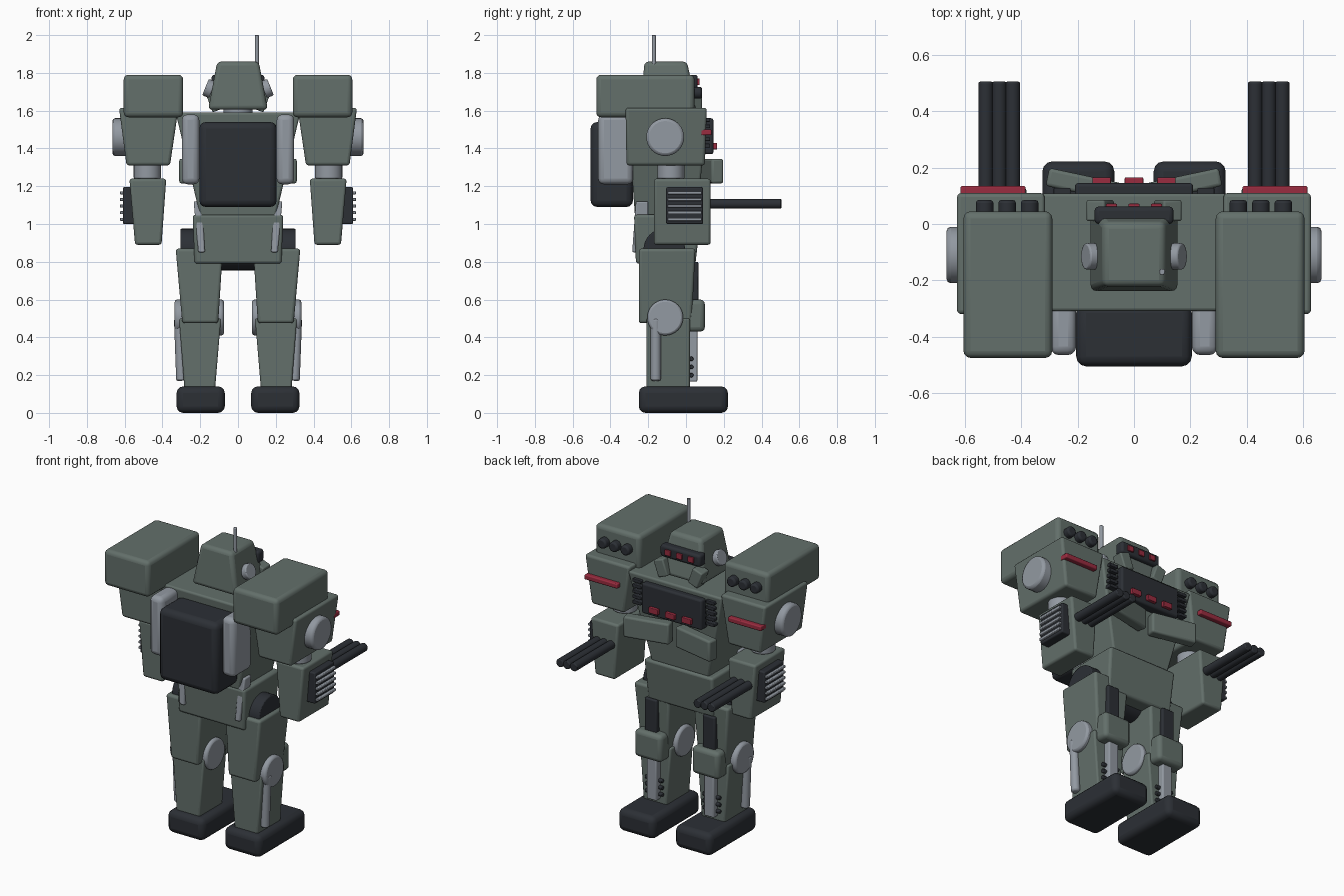
import bpy, bmesh, math
from mathutils import Matrix, Vector

if "Cube" in bpy.data.objects:
    bpy.data.objects.remove(bpy.data.objects["Cube"])


def material(name, rgb):
    m = bpy.data.materials.new(name)
    m.diffuse_color = (*rgb, 1)
    m.use_nodes = True
    m.node_tree.nodes["Principled BSDF"].inputs["Base Color"].default_value = m.diffuse_color
    return m


GREEN = material("armour_green", (0.125, 0.16, 0.145))
STEEL = material("steel", (0.29, 0.32, 0.36))
DARK = material("dark_metal", (0.025, 0.029, 0.036))
RED = material("red_light", (0.32, 0.025, 0.05))


def finish(bm, name, mat, bevel, seg=3):
    bmesh.ops.recalc_face_normals(bm, faces=bm.faces)
    me = bpy.data.meshes.new(name)
    bm.to_mesh(me)
    bm.free()
    ob = bpy.data.objects.new(name, me)
    bpy.context.collection.objects.link(ob)
    me.materials.append(mat)
    if bevel:
        mod = ob.modifiers.new("bevel", 'BEVEL')
        mod.width, mod.segments = bevel, seg
        mod.limit_method, mod.angle_limit = 'ANGLE', math.radians(40)
    bpy.ops.object.select_all(action='DESELECT')
    ob.select_set(True)
    bpy.context.view_layer.objects.active = ob
    bpy.ops.object.shade_smooth_by_angle(angle=math.radians(35))
    return ob


def block(name, mat, x, y, z, top=None, bevel=0.012, s=1, rot=None):
    """Box from ranges; top=((x0,x1),(y0,y1)) tapers it, rot=(angle, axis) turns it about its centre."""
    tx, ty = top or (x, y)
    bm = bmesh.new()
    lo = [bm.verts.new((a, b, z[0])) for a, b in
          ((x[0], y[0]), (x[1], y[0]), (x[1], y[1]), (x[0], y[1]))]
    hi = [bm.verts.new((a, b, z[1])) for a, b in
          ((tx[0], ty[0]), (tx[1], ty[0]), (tx[1], ty[1]), (tx[0], ty[1]))]
    bm.faces.new(lo)
    bm.faces.new(hi)
    for i in range(4):
        j = (i + 1) % 4
        bm.faces.new((lo[i], lo[j], hi[j], hi[i]))
    if rot:
        c = Vector((sum(x), sum(y), sum(z))) / 2
        bmesh.ops.rotate(bm, verts=bm.verts, cent=c,
                         matrix=Matrix.Rotation(math.radians(rot[0]), 3, rot[1]))
    bmesh.ops.scale(bm, vec=(s, 1, 1), verts=bm.verts)
    return finish(bm, name, mat, bevel)


def rod(name, mat, a, b, r, bevel=0.006, s=1, n=32):
    """Cylinder between two points."""
    a, b = Vector((a[0] * s, *a[1:])), Vector((b[0] * s, *b[1:]))
    d = b - a
    m = Matrix.Translation((a + b) / 2) @ d.to_track_quat('Z', 'Y').to_matrix().to_4x4()
    bm = bmesh.new()
    bmesh.ops.create_cone(bm, cap_ends=True, segments=n, radius1=r, radius2=r,
                          depth=d.length, matrix=m)
    return finish(bm, name, mat, bevel, 2)


# Torso, pelvis and hip axle
block("torso", GREEN, (-.2, .2), (-.27, .06), (1.04, 1.59), ((-.33, .33), (-.31, .11)))
block("pelvis", GREEN, (-.23, .23), (-.265, .05), (.79, 1.05),
      ((-.24, .24), (-.275, .08)), .015)
rod("hip_axle", DARK, (-.305, -.115, .865), (.305, -.115, .865), .11)
# Chest panel with three lights
block("chest_panel", DARK, (-.21, .21), (.06, .145), (1.37, 1.56))
for i in (-1, 0, 1):
    block("chest_light", RED, (i * .115 - .033, i * .115 + .033), (.13, .165),
          (1.395, 1.43), bevel=.004)
# Backpack
block("backpack", DARK, (-.205, .205), (-.505, -.28), (1.09, 1.54), bevel=.035)

# Head, neck, visor, antenna
rod("neck", STEEL, (0, -.11, 1.55), (0, -.11, 1.64), .077)
block("head", GREEN, (-.158, .158), (-.24, .06), (1.605, 1.86),
      ((-.11, .11), (-.22, .005)), .022)
block("visor", DARK, (-.14, .14), (.0, .062), (1.715, 1.79), bevel=.015)
for i in (-1, 0, 1):
    block("visor_light", RED, (i * .08 - .02, i * .08 + .02), (.05, .072),
          (1.735, 1.77), bevel=.004)
rod("antenna", STEEL, (.1, -.17, 1.84), (.1, -.17, 2.0), .011, .003, n=16)

# Everything that comes in pairs
for s, side in ((1, "right"), (-1, "left")):
    def B(name, *a, **k):
        return block(f"{side}_{name}", *a, s=s, **k)

    def R(name, *a, **k):
        return rod(f"{side}_{name}", *a, s=s, **k)

    # Head side parts
    R("ear_disc", STEEL, (.135, -.115, 1.71), (.172, -.115, 1.725), .047)
    B("cheek_guard", GREEN, (.085, .155), (.01, .085), (1.6, 1.705), rot=(20, 'Y'), bevel=.008)

    # Chest vents, chest flap, back tank and waist bar
    for i in range(5):
        z = 1.415 + i * .034
        B("chest_vent", DARK, (.225, .285), (.07, .128), (z - .01, z + .01), bevel=.004)
    B("chest_flap", GREEN, (.025, .31), (.105, .17), (1.215, 1.345), rot=(12, 'Z'))
    B("back_tank", STEEL, (.205, .297), (-.465, -.28), (1.21, 1.58), bevel=.03)
    B("waist_bar", STEEL, (.175, .21), (-.285, -.2), (.85, 1.12),
      ((.19, .235), (-.265, -.2)), bevel=.008)

    # Shoulder launcher
    B("launcher", GREEN, (.29, .605), (-.475, .045), (1.565, 1.79), bevel=.025)
    for x in (.37, .45, .53):
        R("launch_tube", DARK, (x, .0, 1.695), (x, .085, 1.695), .031, bevel=.01)

    # Upper arm
    B("upper_arm", GREEN, (.36, .59), (-.315, .1), (1.31, 1.615),
      ((.315, .63), (-.32, .11)), bevel=.015)
    B("arm_light", RED, (.385, .615), (.08, .135), (1.47, 1.5), bevel=.006)
    R("shoulder_disc", STEEL, (.57, -.11, 1.46), (.665, -.11, 1.46), .1, bevel=.015)
    R("elbow_upper", STEEL, (.48, -.08, 1.24), (.48, -.08, 1.34), .072)
    R("elbow_lower", STEEL, (.48, -.08, 1.15), (.48, -.08, 1.26), .055)

    # Forearm with grille and triple gun
    B("forearm", GREEN, (.405, .545), (-.17, .13), (.89, 1.24),
      ((.38, .575), (-.17, .13)), bevel=.014)
    B("grille_plate", DARK, (.54, .61), (-.105, .09), (1.0, 1.195), bevel=.008)
    for i in range(5):
        z = 1.025 + i * .035
        B("grille_bar", STEEL, (.6, .625), (-.098, .083), (z - .008, z + .008), bevel=.004)
    for x in (.43, .478, .526):
        R("gun_barrel", DARK, (x, .08, 1.107), (x, .505, 1.107), .026)

    # Leg
    B("thigh", GREEN, (.105, .295), (-.25, .03), (.475, .87),
      ((.08, .33), (-.25, .05)), bevel=.015)
    B("thigh_strip", DARK, (.16, .245), (.0, .065), (.58, .8), bevel=.008)
    R("knee_joint", STEEL, (.075, -.11, .505), (.335, -.11, .505), .095, bevel=.012)
    B("knee_pad", GREEN, (.105, .295), (.0, .1), (.43, .6), bevel=.025)
    B("shin", GREEN, (.122, .283), (-.21, .02), (.12, .5),
      ((.09, .312), (-.21, .02)), bevel=.01)
    B("shin_strip", STEEL, (.165, .235), (.0, .06), (.165, .46), bevel=.008)
    for z in (.2, .243, .286):
        R("shin_peg", DARK, (.14, .028, z), (.26, .028, z), .012, bevel=.004, n=16)
    R("calf_piston", STEEL, (.3, -.16, .17), (.312, -.16, .5), .027, bevel=.01)
    B("foot", DARK, (.07, .325), (-.25, .222), (0, .14), bevel=.035)
